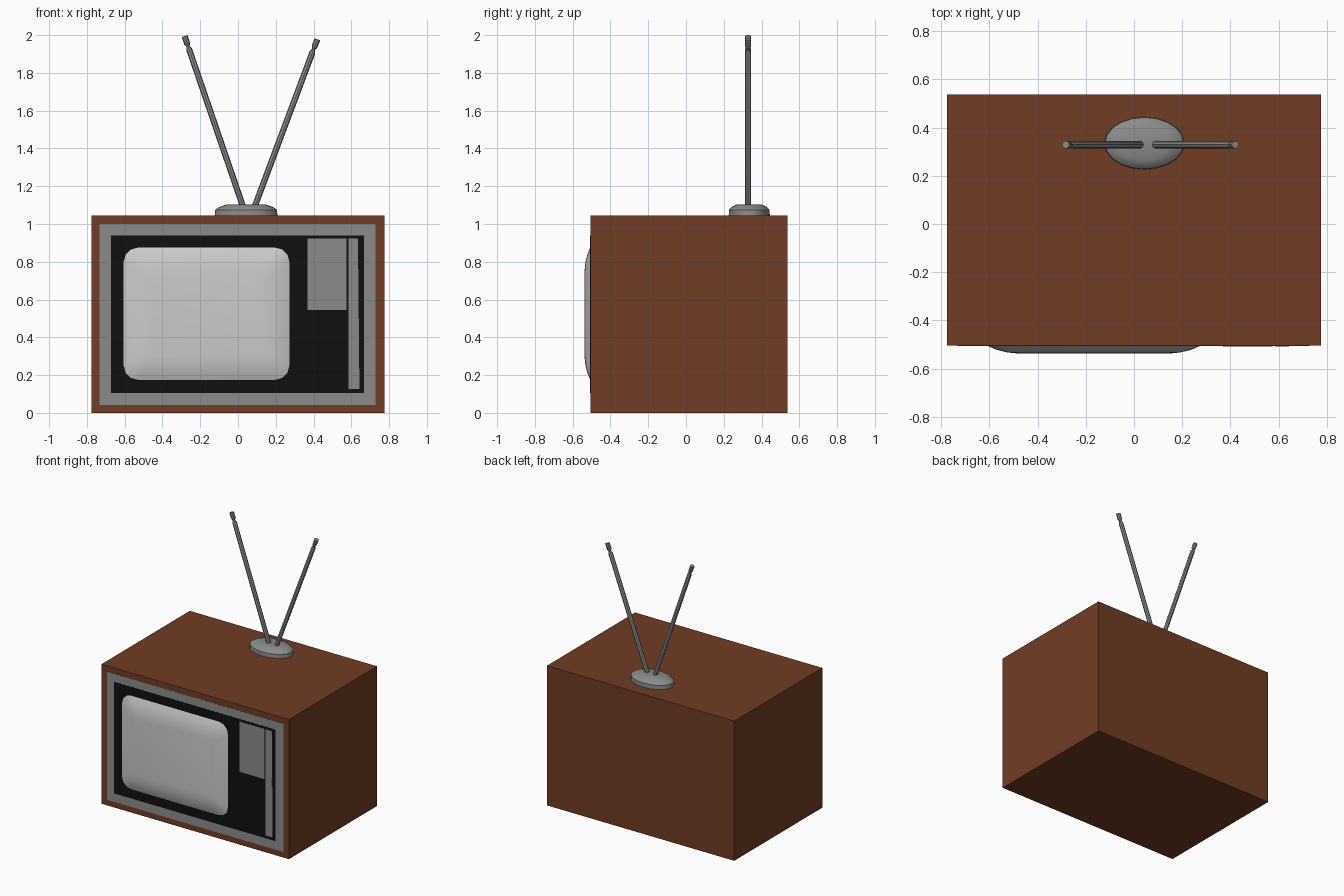
import bpy, bmesh, math
from mathutils import Vector, Matrix

if "Cube" in bpy.data.objects:
    bpy.data.objects.remove(bpy.data.objects["Cube"])

FRONT = -0.505


def material(name, rgb):
    m = bpy.data.materials.new(name)
    m.diffuse_color = (*rgb, 1)
    m.use_nodes = True
    m.node_tree.nodes["Principled BSDF"].inputs["Base Color"].default_value = m.diffuse_color
    return m


WOOD = material("wood", (0.165, 0.045, 0.017))
METAL = material("metal", (0.26, 0.26, 0.26))
BLACK = material("black", (0.005, 0.005, 0.005))
GLASS = material("glass", (0.8, 0.8, 0.8))


def finish(name, bm, mat, smooth=None):
    bmesh.ops.recalc_face_normals(bm, faces=bm.faces)
    me = bpy.data.meshes.new(name)
    bm.to_mesh(me)
    bm.free()
    ob = bpy.data.objects.new(name, me)
    bpy.context.collection.objects.link(ob)
    me.materials.append(mat)
    if smooth:
        bpy.ops.object.select_all(action='DESELECT')
        ob.select_set(True)
        bpy.context.view_layer.objects.active = ob
        bpy.ops.object.shade_smooth_by_angle(angle=math.radians(smooth))
    return ob


def loft(loops):
    """Skin a stack of equal-length point loops and cap both ends."""
    bm = bmesh.new()
    rings = [[bm.verts.new(p) for p in lp] for lp in loops]
    n = len(rings[0])
    for a, b in zip(rings, rings[1:]):
        for i in range(n):
            j = (i + 1) % n
            bm.faces.new((a[i], a[j], b[j], b[i]))
    bm.faces.new(rings[0])
    bm.faces.new(rings[-1])
    return bm


def panel(name, outline, y0, y1, mat):
    """Extrude an (x, z) outline from y0 to y1."""
    return finish(name, loft([[(x, y, z) for x, z in outline] for y in (y0, y1)]), mat)


def rect(x0, x1, z0, z1):
    return [(x0, z0), (x1, z0), (x1, z1), (x0, z1)]


def rounded(x0, x1, z0, z1, r, seg=3):
    corners = [(x1 - r, z1 - r), (x0 + r, z1 - r), (x0 + r, z0 + r), (x1 - r, z0 + r)]
    return [(cx + r * math.cos((k + s / seg) * math.pi / 2),
             cz + r * math.sin((k + s / seg) * math.pi / 2))
            for k, (cx, cz) in enumerate(corners) for s in range(seg + 1)]


# Cabinet and the layers of its front
panel("cabinet", rect(-0.775, 0.775, 0, 1.045), FRONT, 0.537, WOOD)
panel("front_frame", rect(-0.732, 0.729, 0.042, 1.0), FRONT - 0.001, FRONT + 0.02, METAL)
panel("front_panel", rect(-0.672, 0.666, 0.106, 0.94), FRONT - 0.002, FRONT + 0.02, BLACK)
panel("control_plate", rect(0.368, 0.574, 0.546, 0.922), FRONT - 0.003, FRONT + 0.02, METAL)
panel("trim_strip", [(0.585, 0.127), (0.643, 0.127), (0.635, 0.922), (0.585, 0.922)],
      FRONT - 0.003, FRONT + 0.02, METAL)

# Bulging picture tube
steps = [(0, 0.02), (0, -0.002), (0.035, -0.017), (0.08, -0.028), (0.13, -0.033)]
finish("screen", loft([[(x, FRONT + d, z) for x, z in
                        rounded(-0.605 + i, 0.272 - i, 0.175 + i, 0.875 - i, 0.075 - i * 0.3)]
                       for i, d in steps]), GLASS, 40)

# Oval aerial base
profile = [(1.0, 1.04), (0.985, 1.075), (0.86, 1.09), (0.65, 1.102)]
finish("aerial_base", loft([[(0.043 + 0.166 * s * math.cos(a), 0.335 + 0.109 * s * math.sin(a), z)
                             for a in (k * math.tau / 20 for k in range(20))]
                            for s, z in profile]), METAL, 30)


# Aerial rods with a narrow neck and a cap
def rod(name, x0, x1, z1):
    a, b = Vector((x0, 0.329, 1.07)), Vector((x1, 0.329, z1))
    d = b - a
    L = d.length
    m = Matrix.Translation(a) @ d.to_track_quat('Z', 'Y').to_matrix().to_4x4()
    prof = [(0.016, 0), (0.016, L - 0.075), (0.009, L - 0.058),
            (0.013, L - 0.048), (0.016, L - 0.04), (0.016, L)]
    return finish(name, loft([[m @ Vector((r * math.cos(t), r * math.sin(t), h))
                               for t in (k * math.tau / 8 for k in range(8))]
                              for r, h in prof]), METAL, 30)


rod("aerial_left", 0.034, -0.283, 1.995)
rod("aerial_right", 0.080, 0.420, 1.978)
